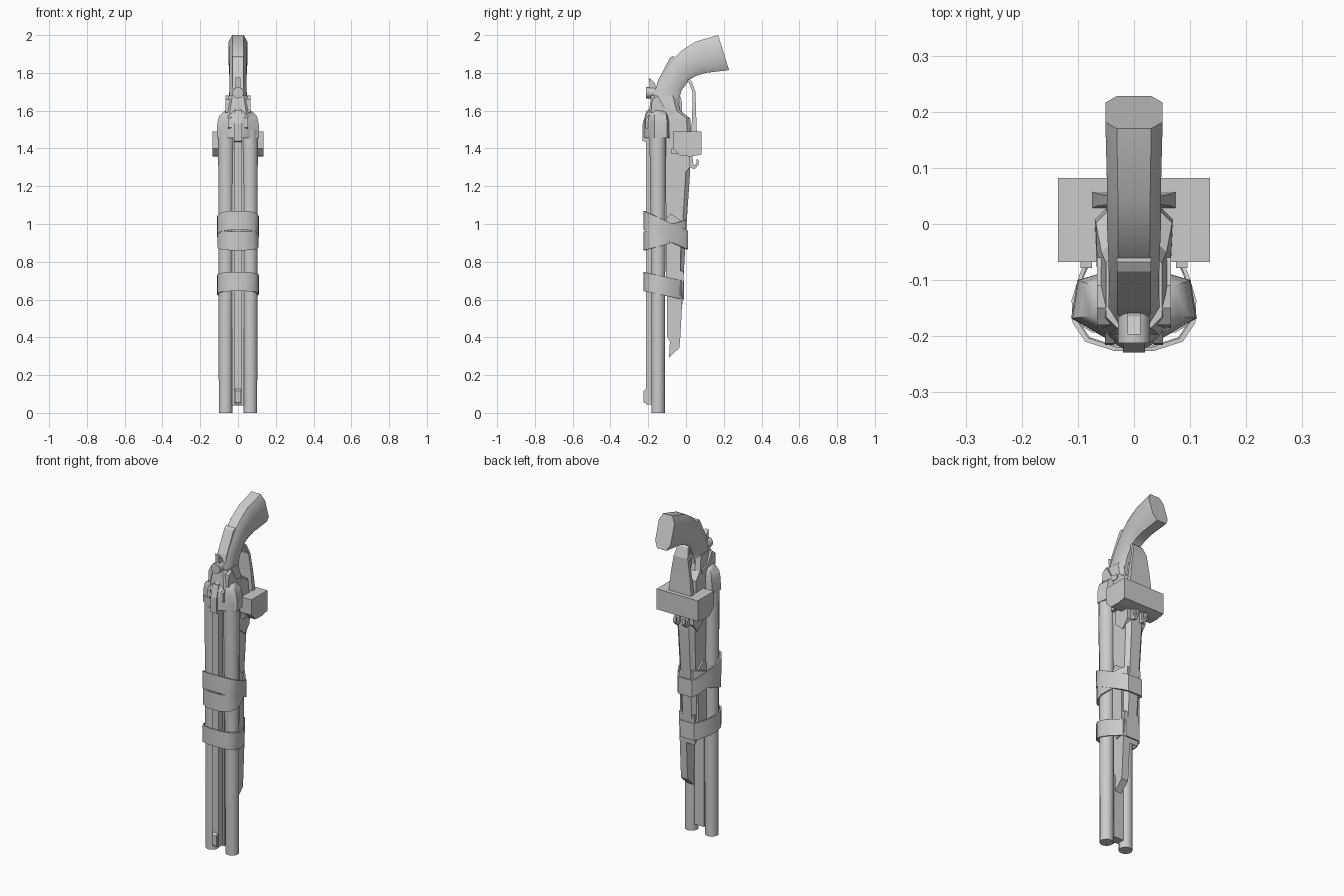
import bpy, bmesh, math

if "Cube" in bpy.data.objects:
    bpy.data.objects.remove(bpy.data.objects["Cube"])

def finish(name, bm, smooth=None):
    bmesh.ops.recalc_face_normals(bm, faces=bm.faces[:])
    me = bpy.data.meshes.new(name)
    bm.to_mesh(me)
    bm.free()
    ob = bpy.data.objects.new(name, me)
    bpy.context.collection.objects.link(ob)
    if smooth:
        bpy.ops.object.select_all(action='DESELECT')
        bpy.context.view_layer.objects.active = ob
        ob.select_set(True)
        bpy.ops.object.shade_smooth_by_angle(angle=math.radians(smooth))
    return ob

def loft(name, rings, smooth=None, closed=False):
    """Skin a list of equal-length rings; cap the ends or close the loop."""
    bm = bmesh.new()
    vs = [[bm.verts.new(p) for p in r] for r in rings]
    n = len(vs[0])
    pairs = list(zip(vs, vs[1:])) + ([(vs[-1], vs[0])] if closed else [])
    for a, b in pairs:
        for i in range(n):
            j = (i + 1) % n
            bm.faces.new((a[i], a[j], b[j], b[i]))
    if not closed:
        bm.faces.new(vs[0])
        bm.faces.new(vs[-1])
    return finish(name, bm, smooth)

def slab(name, profile, x0, x1):
    """Extrude a (y, z) profile along x."""
    return loft(name, [[(x, y, z) for y, z in profile] for x in (x0, x1)])

def box(name, x0, x1, y0, y1, z0, z1):
    return slab(name, [(y0, z0), (y1, z0), (y1, z1), (y0, z1)], x0, x1)

def circle(cx, cy, r, z, n=12):
    return [(cx + r * math.cos(math.tau * (i + .5) / n),
             cy + r * math.sin(math.tau * (i + .5) / n), z) for i in range(n)]

def mirrored(half):
    return half + [(-x, y) for x, y in reversed(half)]

# Twin barrels, slightly thicker at the breech
for s, side in ((1, "right"), (-1, "left")):
    loft("barrel_" + side, [circle(s * .066, -.148, .037, 0),
                            circle(s * .064, -.148, .040, .9),
                            circle(s * .062, -.150, .045, 1.5)], 40)

# Rib between the barrels and front sight
box("top_rib", -.021, .021, -.213, -.175, .045, 1.47)
box("lower_rib", -.032, .032, -.175, -.125, .04, 1.47)
slab("front_sight", [(-.21, .05), (-.224, .055), (-.224, .115), (-.21, .13)], -.015, .015)

# Breech with rounded shoulders
breech = mirrored([(.02, -.222), (.048, -.205), (.112, -.168), (.101, -.10), (.05, -.085)])
loft("breech", [[(x * k, -.15 + (y + .15) * m, z) for x, y in breech]
                for z, k, m in ((1.455, 1, 1), (1.53, .98, 1), (1.57, .9, .93),
                                (1.592, .7, .8), (1.61, .5, .6))], 45)
slab("breech_rib", [(-.2, 1.43), (-.229, 1.44), (-.229, 1.53), (-.21, 1.6), (-.19, 1.6)], -.02, .02)
for s in (1, -1):
    slab("breech_tab", [(-.19, 1.50), (-.216, 1.51), (-.213, 1.56), (-.19, 1.58)], s * .035, s * .052)

# Receiver, tapering toward the grip
def section(y0, y1, w0, w1, z):
    c = .02
    return [(x, y, z) for x, y in mirrored([(w0 - c, y0), (w0, y0 + c), (w1, y1 - c), (w1 - c, y1)])]
loft("receiver", [section(-.20, .028, .06, .07, 1.48), section(-.20, .022, .062, .068, 1.56),
                  section(-.195, -.03, .062, .058, 1.60), section(-.185, -.05, .05, .05, 1.68)])

# Curved grip: cross-sections between a back point and a belly point
def grip_ring(a, b, w):
    pts = [(.6, 0), (1, .2), (1, .8), (.6, 1)]
    ring = pts + [(-u, t) for u, t in reversed(pts)]
    return [(u * w, a[0] + (b[0] - a[0]) * t, a[1] + (b[1] - a[1]) * t) for u, t in ring]
loft("grip", [grip_ring(*r) for r in (
    ((-.19, 1.58), (-.035, 1.60), .056), ((-.182, 1.67), (-.04, 1.655), .046),
    ((-.135, 1.775), (-.022, 1.71), .044), ((-.07, 1.87), (.02, 1.765), .046),
    ((-.02, 1.92), (.055, 1.785), .048), ((.05, 1.965), (.105, 1.80), .048),
    ((.17, 2.0), (.228, 1.815), .051))], 50)

# Tang plate on the back of the grip, and the lever with its pivot
slab("tang_plate", [(-.16, 1.72), (-.148, 1.76), (-.085, 1.88), (-.068, 1.89),
                    (-.055, 1.87), (-.13, 1.70)], -.03, .03)
loft("lever_pivot", [[(x, y, z + 1.695) for x, z, _ in circle(0, 0, .03, 0, 10)]
                     for y in (-.212, -.13)], 40)
slab("lever", [(-.19, 1.7), (-.197, 1.775), (-.185, 1.765), (-.165, 1.745), (-.15, 1.7)], -.012, .012)
for s in (1, -1):
    slab("grip_cheek", [(-.185, 1.59), (-.18, 1.66), (-.15, 1.68), (-.11, 1.61), (-.06, 1.60), (-.06, 1.57)],
         s * .04, s * .066)

# Guard plate behind the trigger opening
def guard_ring(y, z, w, t):
    return [(-w, y, z), (w, y, z), (w, y - t, z), (-w, y - t, z)]
loft("guard", [guard_ring(.058, 1.47, .076, .03), guard_ring(.053, 1.60, .062, .02),
               guard_ring(.05, 1.70, .046, .016), guard_ring(.03, 1.755, .035, .018),
               guard_ring(.008, 1.775, .025, .022)])
slab("trigger", [(-.035, 1.69), (-.02, 1.64), (-.022, 1.58), (-.04, 1.58)], -.01, .01)

# Wide lock block and its fittings
slab("lock_block", [(-.068, 1.40), (-.068, 1.49), (.082, 1.49), (.082, 1.368), (.03, 1.358), (-.03, 1.36)],
     -.135, .135)
slab("lock_brace", [(-.085, 1.47), (.02, 1.47), (.02, 1.30), (-.02, 1.25), (-.08, 1.30)], -.062, .062)
for s in (1, -1):
    box("lock_pin", s * .075, s * .095, -.078, -.02, 1.37, 1.40)
    slab("lock_hook", [(.02, 1.36), (.02, 1.30), (.045, 1.29), (.068, 1.315), (.064, 1.345),
                       (.056, 1.34), (.055, 1.318), (.04, 1.308), (.034, 1.36)], s * .02, s * .038)

# Broken wooden fore-end with splinters
def wood(z, y0, y1, w):
    c = w * .4
    return [(x, y, z) for x, y in mirrored([(w, y0), (w, y1 - c), (w - c, y1)])]
loft("fore_end", [wood(1.5, -.11, .025, .058), wood(1.25, -.11, .02, .056),
                  wood(1.0, -.105, .003, .052), wood(.68, -.10, -.015, .048)])
slab("long_splinter", [(-.09, .292), (-.035, .345), (-.03, .40), (-.012, .75), (-.10, .75), (-.10, .40),
                       (-.085, .38)], .012, .056)
slab("short_splinter", [(-.09, .64), (-.02, .57), (-.012, .75), (-.09, .75)], -.045, .014)
for s in (1, -1):
    slab("side_splinter", [(-.105, 1.03), (-.08, 1.055), (-.03, 1.02), (-.03, .62), (-.07, .60), (-.105, .66)],
         s * .045, s * .062)

# Straps wrapped around barrels and fore-end, tilted along y
def strap(name, z_front, z_back, y_back, height, grow=0):
    outline = mirrored([(.035, -.224), (.085, -.208), (.107, -.175), (.109, -.135),
                        (.095, -.09), (.066, y_back - .025), (.045, y_back)])
    def ring(off, dz):
        out = []
        for x, y in outline:
            k = 1 + grow - off
            yy = -.12 + (y + .12) * k
            t = (y + .225) / (y_back + .225)
            out.append((x * k, yy, z_front + (z_back - z_front) * t + dz))
        return out
    loft(name, [ring(0, 0), ring(0, height), ring(.07, height), ring(.07, 0)], 40, True)
strap("upper_strap", .97, .865, .008, .10, .02)
strap("crossing_strap", .86, .92, .0, .10)
strap("lower_strap", .645, .60, -.012, .10, .01)
